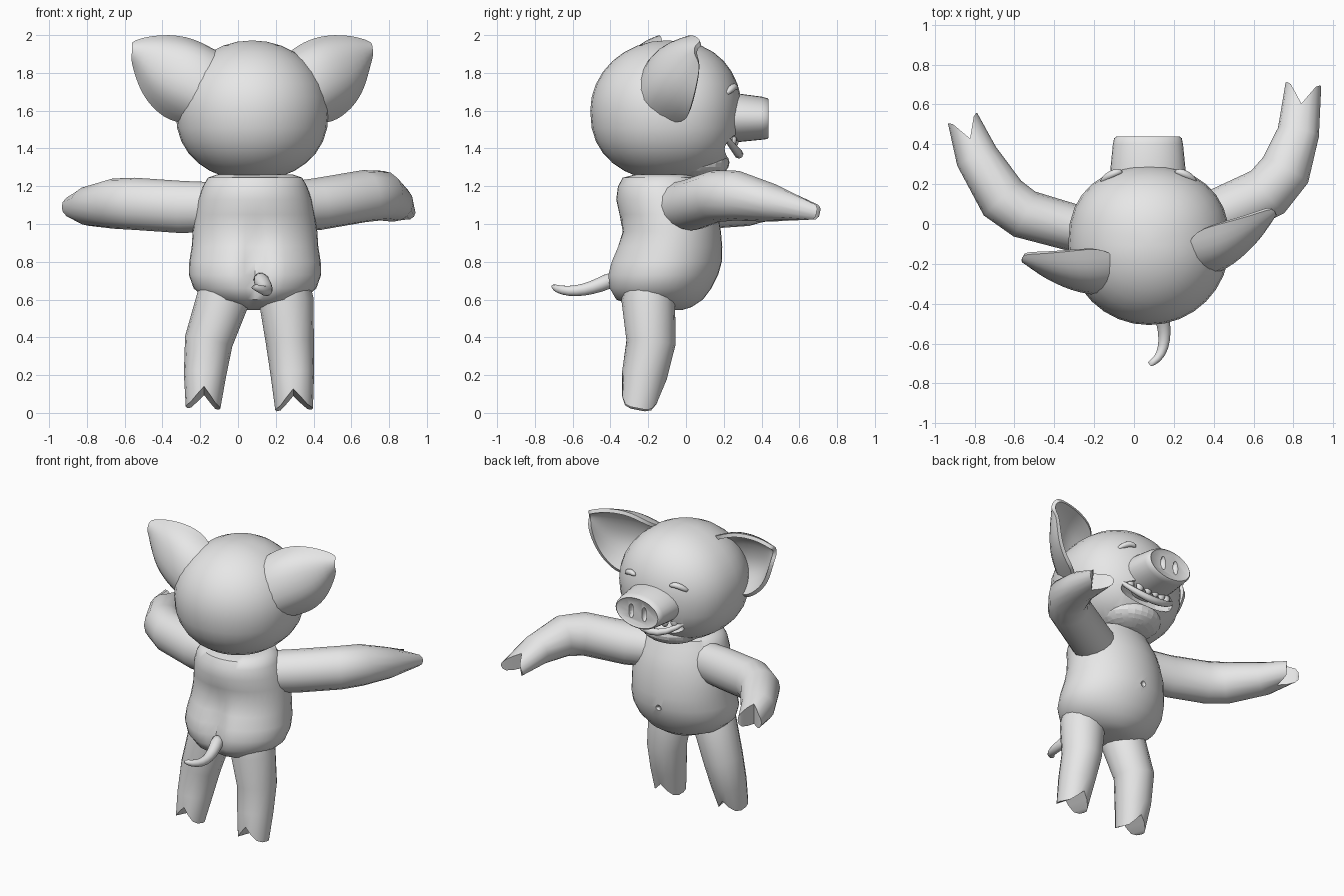
import bpy, bmesh, math
from mathutils import Vector, Matrix

if "Cube" in bpy.data.objects:
    bpy.data.objects.remove(bpy.data.objects["Cube"])

grey = bpy.data.materials.new("plain grey")
grey.diffuse_color = (0.8, 0.8, 0.8, 1)
grey.use_nodes = True
grey.node_tree.nodes["Principled BSDF"].inputs["Base Color"].default_value = grey.diffuse_color


def make(name, bm):
    bmesh.ops.recalc_face_normals(bm, faces=bm.faces)
    me = bpy.data.meshes.new(name)
    bm.to_mesh(me)
    bm.free()
    ob = bpy.data.objects.new(name, me)
    bpy.context.collection.objects.link(ob)
    me.materials.append(grey)
    return ob


def finish(ob, angle=45, subdiv=0):
    """Apply modifiers, then smooth by angle."""
    if subdiv:
        ob.modifiers.new("round", 'SUBSURF').levels = subdiv
    dg = bpy.context.evaluated_depsgraph_get()
    me = bpy.data.meshes.new_from_object(ob.evaluated_get(dg))
    ob.modifiers.clear()
    ob.data = me
    bpy.ops.object.select_all(action='DESELECT')
    ob.select_set(True)
    bpy.context.view_layer.objects.active = ob
    bpy.ops.object.shade_smooth_by_angle(angle=math.radians(angle))
    return ob


def ball(name, c, r, seg=28, front=1, low=1):
    """Ellipsoid; front and low below 1 make its +y and -z sides fuller."""
    bm = bmesh.new()
    bmesh.ops.create_uvsphere(bm, u_segments=seg, v_segments=seg // 2, radius=1)
    for v in bm.verts:
        if v.co.y > 1e-4:
            v.co.y = v.co.y ** front
        if v.co.z < -1e-4:
            v.co.z = -(-v.co.z) ** low
        v.co = [c[i] + r[i] * v.co[i] for i in range(3)]
    return make(name, bm)


def boolean(ob, other, op='DIFFERENCE'):
    md = ob.modifiers.new(op, 'BOOLEAN')
    md.operation, md.object, md.solver = op, other, 'EXACT'
    other.hide_render = True
    finish(ob)
    bpy.data.objects.remove(other)


def skin(bm, rings):
    n = len(rings[0])
    for a, b in zip(rings, rings[1:]):
        for i in range(n):
            bm.faces.new((a[i], a[(i + 1) % n], b[(i + 1) % n], b[i]))


def loft(name, path, side, notch=0, n=16, subdiv=0):
    """Tube through (centre, width, height); a notch splits its end into two toes."""
    bm = bmesh.new()
    pts = [Vector(p[0]) for p in path]
    rings = []
    for k, (c, w, h) in enumerate(path):
        t = Vector()
        if k:
            t += (pts[k] - pts[k - 1]).normalized()
        if k < len(pts) - 1:
            t += (pts[k + 1] - pts[k]).normalized()
        t.normalize()
        s = Vector(side(t))
        s = (s - t * s.dot(t)).normalized()
        u = t.cross(s)
        ring = []
        for i in range(n):
            a = 2 * math.pi * i / n
            v = pts[k] + s * w * math.cos(a) + u * h * math.sin(a)
            if notch and k == len(path) - 1:
                v -= t * notch * max(0, 1 - abs(math.cos(a)) / 0.8)
            ring.append(bm.verts.new(v))
        rings.append(ring)
    skin(bm, rings)
    bm.faces.new(rings[0])
    e = rings[-1]
    bm.faces.new((e[0], e[1], e[-1]))
    for i in range(1, n // 2 - 1):
        bm.faces.new((e[i], e[i + 1], e[n - i - 1], e[n - i]))
    bm.faces.new((e[n // 2 - 1], e[n // 2], e[n // 2 + 1]))
    return finish(make(name, bm), 50, subdiv)


# torso: rings of height, half width, back y, front y
bm = bmesh.new()
rings = []
N = 40
for z, rx, yb, yf in [(.545, .05, -.12, -.02), (.56, .16, -.27, .03), (.60, .26, -.385, .09),
                      (.66, .325, -.42, .135), (.73, .35, -.428, .17), (.80, .348, -.41, .19),
                      (.88, .335, -.375, .192), (.96, .33, -.345, .185), (1.05, .315, -.355, .17),
                      (1.13, .30, -.37, .145), (1.2, .275, -.36, .11), (1.245, .25, -.335, .09),
                      (1.262, .2, -.27, .03)]:
    ring = []
    for i in range(N):
        a = 2 * math.pi * i / N
        x, y = rx * math.cos(a), (yb + yf) / 2 + (yf - yb) / 2 * math.sin(a)
        if math.sin(a) < 0:  # crease between the buttocks
            y += 0.06 * math.exp(-(x / .06) ** 2 - ((z - .76) / .17) ** 2)
        ring.append(bm.verts.new((.09 + x, y, z)))
    rings.append(ring)
skin(bm, rings)
bm.faces.new(rings[0])
bm.faces.new(rings[-1])
torso = finish(make("torso", bm))
boolean(torso, ball("navel_cutter", (.08, .2, .8), (.022, .03, .022), 12))

# head with muzzle, chin and open mouth
head = finish(ball("head", (.075, -.105, 1.6), (.405, .402, .372), 32, .8, .85))
boolean(head, ball("muzzle", (.075, .11, 1.545), (.27, .19, .17), 28), 'UNION')
boolean(head, ball("chin", (.075, .04, 1.325), (.21, .19, .1), 28), 'UNION')
boolean(head, ball("mouth_cutter", (.075, .27, 1.415), (.235, .13, .07), 24))
finish(head, 60)

# lower lip follows the grin
path = []
for k in range(9):
    f = (k - 4) / 4
    r = .024 * (1 - .5 * f * f)
    path.append(((.075 + .225 * f, .28 - .08 * f * f, 1.37 + .1 * f * f), r, r))
loft("lower_lip", path, lambda t: (0, 0, 1), n=8)

# upper teeth
for k in range(6):
    f = (k - 2.5) / 3
    finish(ball("tooth", (.075 + .175 * f, .265 - .05 * f * f, 1.45 + .01 * f * f),
                (.028, .018, .04), 10))

# snout with recessed disc and nostrils
bm = bmesh.new()
rings = []
for y, rx, rz, zc in [(.15, .195, .13, 1.56), (.28, .188, .128, 1.562), (.40, .176, .114, 1.56),
                      (.43, .17, .108, 1.558), (.438, .16, .1, 1.558), (.43, .148, .09, 1.558)]:
    rings.append([bm.verts.new((.07 + rx * math.cos(a), y, zc + rz * math.sin(a)))
                  for a in [2 * math.pi * i / 32 for i in range(32)]])
skin(bm, rings)
bm.faces.new(rings[0])
bm.faces.new(rings[-1])
snout = finish(make("snout", bm))
for sx in (-1, 1):
    boolean(snout, ball("nostril_cutter", (.07 + sx * .05, .435, 1.558), (.02, .035, .05), 14))

# laughing closed eyes
for sx in (-1, 1):
    loft("closed_eye", [((.073 + sx * dx, y, z), r, r) for dx, y, z, r in
                        [(.13, .262, 1.715, .01), (.155, .262, 1.728, .019),
                         (.185, .25, 1.725, .022), (.215, .232, 1.708, .02),
                         (.238, .212, 1.688, .01)]], lambda t: (0, 0, 1), n=8, subdiv=1)

# cupped ears: rows from base to tip, each from top edge to bottom edge
rows = [[(.28, -.04, 1.91), (.25, -.22, 1.86), (.38, -.32, 1.58), (.455, -.01, 1.53)],
        [(.42, 0, 1.99), (.41, -.21, 1.925), (.53, -.22, 1.67), (.57, .02, 1.59)],
        [(.60, .05, 1.99), (.58, -.08, 1.945), (.645, -.08, 1.75), (.655, .05, 1.70)],
        [(.70, .09, 1.955), (.705, .05, 1.94), (.705, .05, 1.89), (.69, .08, 1.85)]]
turn = Matrix.Translation((.07, -.04, 0)) @ Matrix.Rotation(math.radians(10.5), 4, 'Z')
flip = turn @ Matrix.Diagonal((-1, 1, 1, 1)) @ turn.inverted()
for name, m in (("right_ear", Matrix()), ("left_ear", flip)):
    bm = bmesh.new()
    g = [[bm.verts.new(m @ Vector(p)) for p in row] for row in rows]
    for i in range(3):
        for j in range(3):
            bm.faces.new((g[i][j], g[i][j + 1], g[i + 1][j + 1], g[i + 1][j]))
    ear = make(name, bm)
    ear.modifiers.new("curve", 'SUBSURF').levels = 2
    md = ear.modifiers.new("thick", 'SOLIDIFY')
    md.thickness, md.offset = .025, 0
    finish(ear, 60)

# arms ending in cloven hooves
flat = lambda t: t.cross(Vector((0, 0, 1)))
loft("left_arm", [((-.1, -.05, 1.09), .11, .13), ((-.3, -.02, 1.09), .118, .138),
                  ((-.55, .05, 1.107), .125, .138), ((-.66, .13, 1.108), .128, .133),
                  ((-.79, .34, 1.095), .108, .105), ((-.86, .53, 1.09), .078, .07)], flat, .11)
loft("right_arm", [((.25, -.05, 1.09), .14, .13), ((.42, .04, 1.105), .135, .138),
                   ((.67, .16, 1.148), .135, .138), ((.76, .27, 1.15), .13, .132),
                   ((.825, .46, 1.11), .105, .1), ((.85, .70, 1.06), .09, .055)], flat, .11)

# legs ending in cloven hooves
across = lambda t: (1, 0, 0)
loft("left_leg", [((-.06, -.2, .72), .12, .12), ((-.08, -.2, .6), .14, .142),
                  ((-.155, -.185, .38), .128, .13), ((-.175, -.22, .2), .112, .12),
                  ((-.185, -.26, .03), .092, .1)], across, .09)
loft("right_leg", [((.25, -.2, .72), .12, .12), ((.255, -.2, .6), .145, .142),
                   ((.275, -.185, .37), .127, .13), ((.288, -.22, .2), .115, .12),
                   ((.297, -.255, .02), .1, .1)], across, .09)

# curly tail
loft("tail", [((.11, -.36, .72), .05, .05), ((.14, -.46, .675), .04, .04),
              ((.155, -.54, .65), .034, .034), ((.15, -.62, .643), .029, .029),
              ((.12, -.68, .655), .023, .023), ((.075, -.705, .67), .015, .015)],
     across, n=10, subdiv=1)
